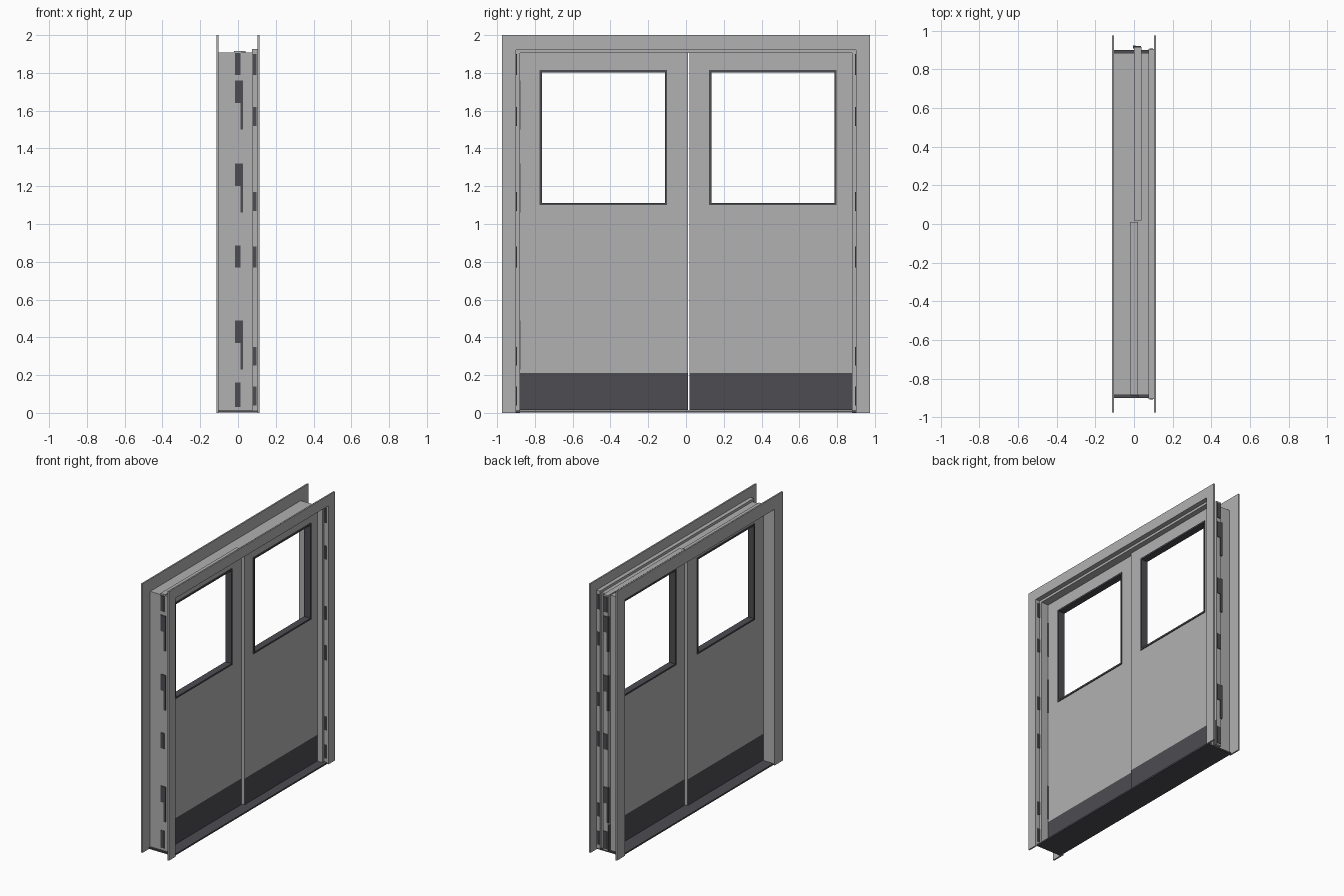
import bpy, bmesh
from mathutils import Vector

if "Cube" in bpy.data.objects:
    bpy.data.objects.remove(bpy.data.objects["Cube"])


def material(name, rgb):
    m = bpy.data.materials.new(name)
    m.diffuse_color = (*rgb, 1)
    m.use_nodes = True
    m.node_tree.nodes["Principled BSDF"].inputs["Base Color"].default_value = m.diffuse_color
    return m


GREY = material("painted_steel", (0.44, 0.44, 0.44))
DARK = material("dark_rubber", (0.075, 0.072, 0.082))


def finish(name, bm, mats):
    bmesh.ops.recalc_face_normals(bm, faces=bm.faces[:])
    me = bpy.data.meshes.new(name)
    bm.to_mesh(me)
    bm.free()
    for m in mats:
        me.materials.append(m)
    ob = bpy.data.objects.new(name, me)
    bpy.context.collection.objects.link(ob)
    return ob


def grid_plate(name, ys, zs, holes, x0, x1, mats):
    """Plate in the y-z plane made from grid cells, minus holes, extruded along x."""
    bm = bmesh.new()
    v = {(i, j): bm.verts.new((x0, y, z)) for i, y in enumerate(ys) for j, z in enumerate(zs)}
    for i in range(len(ys) - 1):
        for j in range(len(zs) - 1):
            if (i, j) not in holes:
                bm.faces.new((v[i, j], v[i + 1, j], v[i + 1, j + 1], v[i, j + 1]))
    loose = [q for q in bm.verts if not q.link_faces]
    bmesh.ops.delete(bm, geom=loose, context='VERTS')
    base = bm.faces[:]
    ext = bmesh.ops.extrude_face_region(bm, geom=base, use_keep_orig=True)
    moved = [g for g in ext['geom'] if isinstance(g, bmesh.types.BMVert)]
    bmesh.ops.translate(bm, verts=moved, vec=Vector((x1 - x0, 0, 0)))
    return finish(name, bm, mats)


def arch(name, half, top, outer_half, outer_top, z0, x0, x1):
    """Upside-down U around the doorway."""
    return grid_plate(name, (-outer_half, -half, half, outer_half), (z0, top, outer_top),
                      {(1, 0)}, x0, x1, [GREY])


def boxes(name, spans, mat):
    bm = bmesh.new()
    for x0, x1, y0, y1, z0, z1 in spans:
        vs = bmesh.ops.create_cube(bm, size=1)['verts']
        for q in vs:
            q.co = ((x0 + x1) / 2 + q.co.x * (x1 - x0),
                    (y0 + y1) / 2 + q.co.y * (y1 - y0),
                    (z0 + z1) / 2 + q.co.z * (z1 - z0))
    return finish(name, bm, [mat])


# Wall trims and the stepped sheet-metal jamb between them
arch("left_trim", 0.879, 1.904, 0.975, 2.0, 0, -0.114, -0.103)
arch("right_trim", 0.899, 1.922, 0.975, 2.0, 0, 0.103, 0.114)
arch("jamb_lining", 0.879, 1.904, 0.884, 1.909, 0.012, -0.104, 0.076)
arch("jamb_step", 0.879, 1.904, 0.904, 1.927, 0.012, 0.074, 0.079)
arch("jamb_rabbet", 0.899, 1.922, 0.904, 1.927, 0.012, 0.078, 0.104)

# Floor threshold
boxes("threshold", [(-0.104, 0.104, -0.899, 0.899, 0.001, 0.012)], DARK)


# Two offset leaves, each with a window and kick plates on both faces
def leaf(side, y0, y1, w0, w1, x0, x1):
    door = grid_plate(side + "_door", (y0, w0, w1, y1), (0.016, 0.21, 1.10, 1.815, 1.917),
                      {(1, 2)}, x0, x1, [GREY, DARK])
    for f in door.data.polygons:
        if abs(f.normal.x) > 0.9 and f.center.z < 0.21:
            f.material_index = 1
    r = 0.012
    grid_plate(side + "_window_rim", (w0, w0 + r, w1 - r, w1), (1.10, 1.10 + r, 1.815 - r, 1.815),
               {(1, 1)}, x0 - 0.006, x1 + 0.006, [DARK])


leaf("near", -0.883, 0.010, -0.775, -0.100, -0.02, 0.02)
leaf("far", 0.018, 0.915, 0.122, 0.797, 0.0, 0.04)

# Hinge knuckles on the outer edges of the leaves
HINGES = ((0.23, 0.49), (1.06, 1.32), (1.50, 1.76))
boxes("near_hinges", [(0.012, 0.026, -0.891, -0.876, a, b) for a, b in HINGES], DARK)
boxes("far_hinges", [(-0.006, 0.008, 0.906, 0.922, a, b) for a, b in HINGES], DARK)

# Hinge leaves and anchor plates beside the doors
PLATES = ((0.03, 0.16), (0.37, 0.49), (0.77, 0.885), (1.20, 1.32), (1.64, 1.76), (1.79, 1.905))
boxes("near_plates", [(-0.016, 0.014, -0.888, -0.88, a, b) for a, b in PLATES], DARK)
boxes("far_plates", [(0.006, 0.036, 0.912, 0.919, a, b) for a, b in PLATES], DARK)

# Anchors passing through the rabbet on both sides
ANCHORS = ((0.04, 0.14), (0.25, 0.35), (0.77, 0.88), (1.07, 1.17), (1.52, 1.62), (1.79, 1.90))
for side, s in (("near", -1), ("far", 1)):
    boxes(side + "_anchors", [(0.080, 0.098, min(s * 0.896, s * 0.907), max(s * 0.896, s * 0.907), a, b)
                              for a, b in ANCHORS], DARK)
